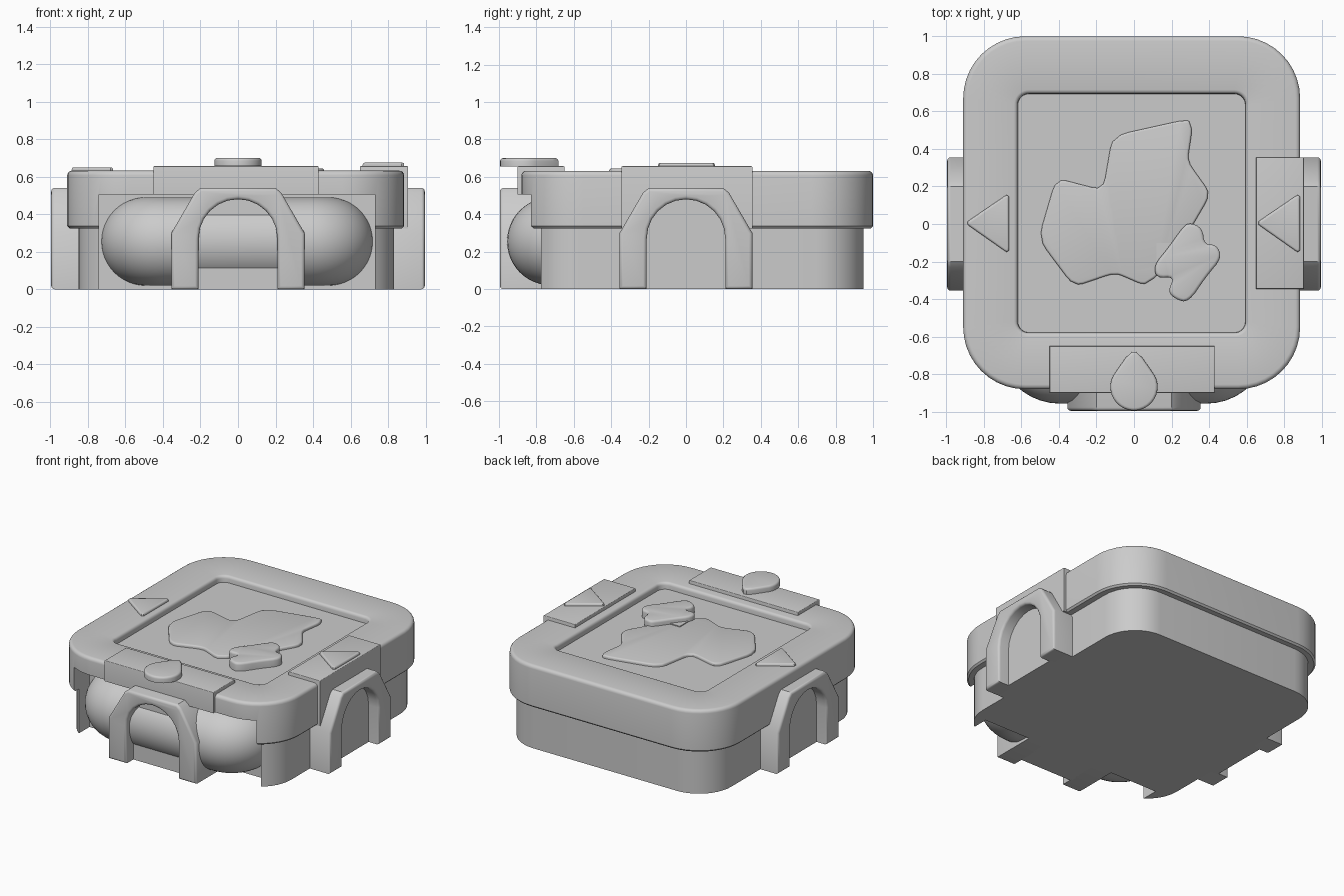
import bpy, bmesh, math
from mathutils import Matrix, Vector

if "Cube" in bpy.data.objects:
    bpy.data.objects.remove(bpy.data.objects["Cube"])

grey = bpy.data.materials.new("plain grey")
grey.diffuse_color = (0.6, 0.6, 0.6, 1)
grey.use_nodes = True
grey.node_tree.nodes["Principled BSDF"].inputs["Base Color"].default_value = grey.diffuse_color


def finish(name, bm, matrix=None):
    bmesh.ops.recalc_face_normals(bm, faces=bm.faces[:])
    if matrix:
        bm.transform(matrix)
    me = bpy.data.meshes.new(name)
    bm.to_mesh(me)
    bm.free()
    me.materials.append(grey)
    ob = bpy.data.objects.new(name, me)
    bpy.context.collection.objects.link(ob)
    smooth(ob)
    return ob


def smooth(ob):
    bpy.ops.object.select_all(action='DESELECT')
    bpy.context.view_layer.objects.active = ob
    ob.select_set(True)
    bpy.ops.object.shade_smooth_by_angle(angle=math.radians(35))


def rounded(x0, x1, y0, y1, r, inset=0.0, n=10):
    """Rounded rectangle outline, always 4 * (n + 1) points."""
    pts = []
    for k, (cx, cy) in enumerate([(x1 - r, y1 - r), (x0 + r, y1 - r),
                                  (x0 + r, y0 + r), (x1 - r, y0 + r)]):
        for i in range(n + 1):
            a = math.radians(90 * (k + i / n))
            pts.append((cx + (r - inset) * math.cos(a), cy + (r - inset) * math.sin(a)))
    return pts


def loft(name, rings):
    """Skin a stack of (outline, z) and cap both ends."""
    bm = bmesh.new()
    loops = [[bm.verts.new((x, y, z)) for x, y in pts] for pts, z in rings]
    for a, b in zip(loops, loops[1:]):
        for i in range(len(a)):
            j = (i + 1) % len(a)
            bm.faces.new((a[i], a[j], b[j], b[i]))
    bm.faces.new(loops[0])
    bm.faces.new(loops[-1])
    return finish(name, bm)


def prism(name, pts, z0, z1, bevel=0.0, matrix=None, segs=3):
    """Extruded outline with a softened top rim."""
    bm = bmesh.new()
    face = bm.faces.new([bm.verts.new((x, y, z0)) for x, y in pts])
    ext = bmesh.ops.extrude_face_region(bm, geom=[face], use_keep_orig=True)["geom"]
    bmesh.ops.translate(bm, vec=(0, 0, z1 - z0),
                        verts=[v for v in ext if isinstance(v, bmesh.types.BMVert)])
    bm.normal_update()
    if bevel:
        rim = [e for e in bm.edges if all(abs(v.co.z - z1) < 1e-5 for v in e.verts)]
        bmesh.ops.bevel(bm, geom=rim, offset=bevel, segments=segs, profile=0.5,
                        affect='EDGES', clamp_overlap=True)
    return finish(name, bm, matrix)


def soften(pts, rounds=2, t=0.25):
    """Cut the corners of a closed outline."""
    for _ in range(rounds):
        out = []
        for a, b in zip(pts, pts[1:] + pts[:1]):
            a, b = Vector(a), Vector(b)
            out += [tuple(a.lerp(b, t)), tuple(a.lerp(b, 1 - t))]
        pts = out
    return pts


def rect(x0, x1, y0, y1):
    return [(x0, y0), (x1, y0), (x1, y1), (x0, y1)]


# Lower body and overhanging lid with a sunken tray in its top
body_box = (-0.85, 0.83, -0.83, 0.95, 0.26)
body = loft("lower_body", [(rounded(*body_box), 0), (rounded(*body_box), 0.4)])
lid_box = (-0.91, 0.885, -0.88, 1.0, 0.33)
tray = (-0.64, 0.615, -0.6, 0.715, 0.08)
rings = [(rounded(*lid_box, inset=0.012), 0.325), (rounded(*lid_box), 0.337)]
for i in range(5):
    a = math.radians(22.5 * i)
    rings.append((rounded(*lid_box, inset=0.025 * (1 - math.cos(a))), 0.607 + 0.025 * math.sin(a)))
for i in range(4):
    a = math.radians(30 * i)
    rings.append((rounded(*tray, inset=0.02 * math.sin(a)), 0.612 + 0.02 * math.cos(a)))
rings.append((rounded(*tray, inset=0.022), 0.585))
lid = loft("lid", rings)

# Front opening cut through body and lid
cutter = prism("opening_cutter", rect(-0.74, 0.73, -1.3, -0.66), -0.2, 0.505)
cutter.hide_render = True
for ob in (body, lid):
    m = ob.modifiers.new("opening", 'BOOLEAN')
    m.operation, m.object, m.solver = 'DIFFERENCE', cutter, 'EXACT'
    bpy.context.view_layer.objects.active = ob
    bpy.ops.object.modifier_apply(modifier=m.name)
    smooth(ob)
bpy.data.objects.remove(cutter)

# Round cushion that fills the opening
R = 0.235
cushion = []
for i in range(25):
    a = math.radians(-90 + 7.5 * i)
    cushion.append((rounded(-0.73, 0.72, -0.957, -0.25, 0.335, inset=R * (1 - math.cos(a))),
                    0.255 + R * math.sin(a)))
loft("cushion", cushion)

# Arched doorways on the front and both sides
arc = [(0.21 * math.cos(math.radians(15 * i)), 0.27 + 0.21 * math.sin(math.radians(15 * i)))
       for i in range(13)]
frame = ([(0.21, 0), (0.355, 0), (0.355, 0.3), (0.23, 0.515), (0.20, 0.54), (-0.20, 0.54),
          (-0.23, 0.515), (-0.355, 0.3), (-0.355, 0), (-0.21, 0)] + arc[::-1])
panel = [(-0.22, 0), (0.22, 0), (0.22, 0.27), (0.18, 0.42), (0.1, 0.5),
         (-0.1, 0.5), (-0.18, 0.42), (-0.22, 0.27)]
for side, angle, back in (("front", 0, 0.64), ("right", 90, 0.8), ("left", -90, 0.8)):
    m = Matrix.Rotation(math.radians(angle), 4, 'Z') @ Matrix.Rotation(math.radians(90), 4, 'X')
    prism(side + "_arch", frame, back, 0.995, 0.018, m)
    prism(side + "_door_panel", panel, back, 0.91, 0, m)

# Label plates on the front and right rims
prism("front_plate", rect(-0.45, 0.43, -0.90, -0.65), 0.505, 0.657, 0.006)
prism("right_plate", rect(0.65, 0.905, -0.345, 0.355), 0.325, 0.657, 0.006)

# Triangle and teardrop markers
for name, x, z in (("left_triangle", -0.90, 0.625), ("right_triangle", 0.65, 0.65)):
    tri = soften([(x, 0.005), (x + 0.235, -0.16), (x + 0.235, 0.165)], 2, 0.06)
    prism(name, tri, z, z + 0.025, 0.012)
drop = [(0.126 * math.cos(math.radians(a)), -0.868 + 0.126 * math.sin(math.radians(a)))
        for a in range(-210, 31, 12)]
drop += [(0.045, -0.713), (0.012, -0.682), (-0.012, -0.682), (-0.045, -0.713)]
prism("teardrop", drop, 0.656, 0.7, 0.015)

# Raised irregular patch and the small lobed piece lying on it
patch = [(-0.51, -0.08), (-0.415, 0.245), (-0.165, 0.18), (-0.115, 0.47), (0.29, 0.56),
         (0.31, 0.50), (0.285, 0.335), (0.41, 0.16), (0.27, -0.08), (0.13, -0.22),
         (0.12, -0.28), (0.05, -0.325), (-0.10, -0.26), (-0.32, -0.335)]
prism("patch", soften(patch, 2, 0.13), 0.58, 0.606, 0.012)
prism("small_tab", rect(0.12, 0.22, -0.2, -0.1), 0.58, 0.612)
lobes = [(0.29, 0.01), (0.365, -0.02), (0.375, -0.11), (0.44, -0.11), (0.47, -0.18),
         (0.385, -0.28), (0.29, -0.42), (0.22, -0.40), (0.18, -0.36), (0.215, -0.28),
         (0.12, -0.29), (0.105, -0.22), (0.18, -0.13), (0.25, -0.03)]
prism("lobed_piece", soften(lobes), 0.58, 0.645, 0.018)
